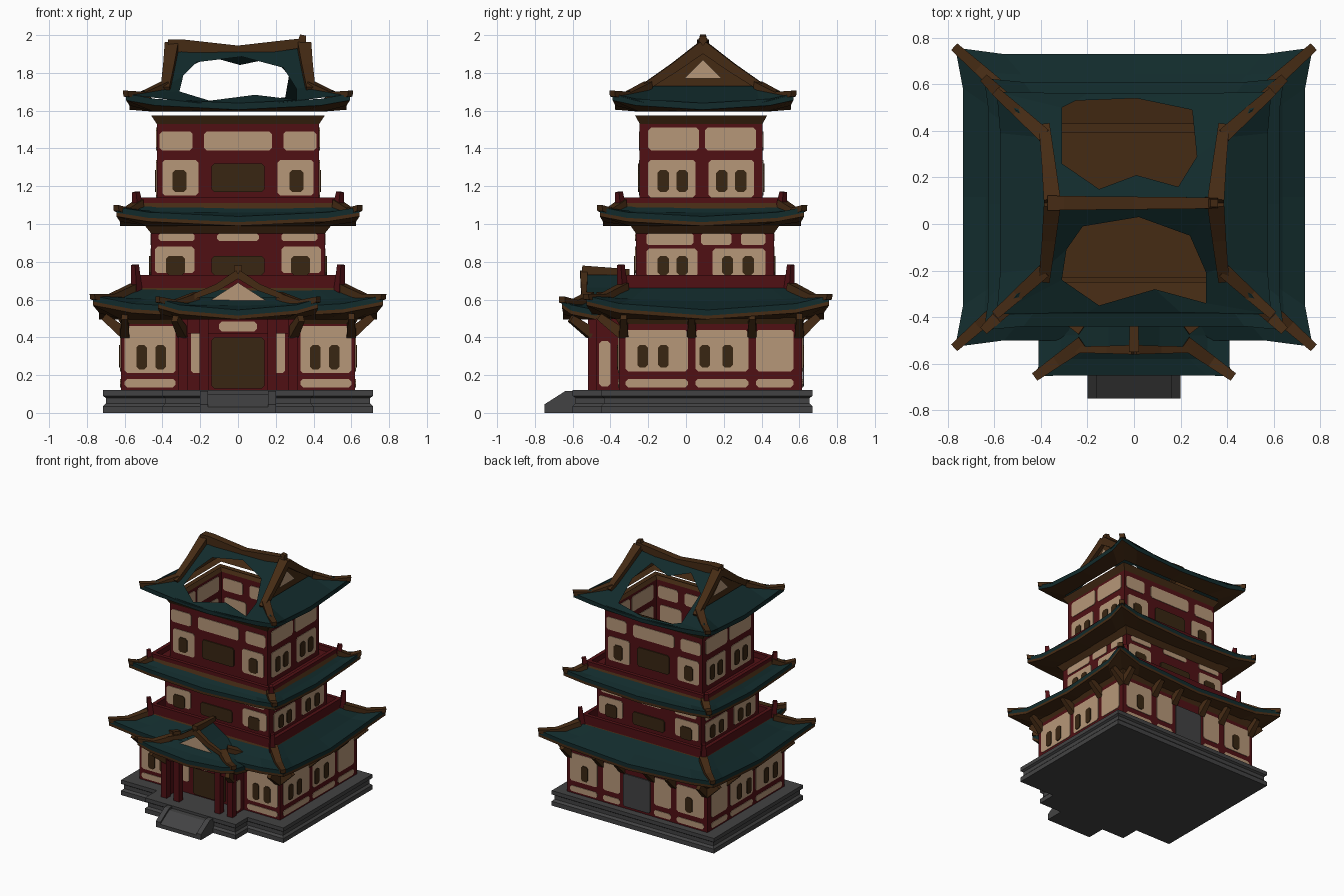
import bpy
import bmesh
from mathutils import Vector

cube = bpy.data.objects.get("Cube")
if cube:
    bpy.data.objects.remove(cube, do_unlink=True)


def material(name, r, g, b):
    m = bpy.data.materials.new(name)
    m.use_nodes = True
    m.diffuse_color = (r, g, b, 1)
    m.node_tree.nodes["Principled BSDF"].inputs["Base Color"].default_value = (r, g, b, 1)
    return m


RED = material("dark red timber", .08, .005, .007)
TAN = material("tan plaster", .47, .31, .19)
TEAL = material("teal roof tile", .006, .024, .025)
BROWN = material("brown timber", .06, .024, .007)
DARK = material("dark brown shutter", .04, .019, .006)
STONE = material("grey stone", .055, .055, .056)


def finish(name, bm, mats, recalc=True):
    if recalc:
        bmesh.ops.recalc_face_normals(bm, faces=bm.faces)
    mesh = bpy.data.meshes.new(name)
    bm.to_mesh(mesh)
    bm.free()
    for m in mats:
        mesh.materials.append(m)
    ob = bpy.data.objects.new(name, mesh)
    bpy.context.scene.collection.objects.link(ob)
    return ob


def ring(hx, hy, cy, z, lift=0):
    """Rectangle of points whose corners may sweep up and out."""
    corners = [(-1, -1), (1, -1), (1, 1), (-1, 1)]
    pts = []
    for i, a in enumerate(corners):
        b = corners[(i + 1) % 4]
        for t, up in ((0, 1), (.12, .45), (.5, 0), (.88, .45)):
            out = 1 + (.6 * lift if t == 0 else 0)
            x, y = (a[k] + (b[k] - a[k]) * t for k in (0, 1))
            pts.append((x * hx * out, cy + y * hy * out, z + lift * up))
    return pts


def loft(name, rings, mats, bands, bottom=False, top=False):
    """Skin a list of rings; bands gives the material index of each strip."""
    bm = bmesh.new()
    vs = [[bm.verts.new(p) for p in r] for r in rings]
    n = len(rings[0])
    for lo, hi, band in zip(vs, vs[1:], bands):
        for i in range(n):
            j = (i + 1) % n
            bm.faces.new((lo[i], lo[j], hi[j], hi[i])).material_index = band
    if bottom:
        bm.faces.new(vs[0][::-1]).material_index = bands[0]
    if top:
        bm.faces.new(vs[-1]).material_index = bands[-1]
    return finish(name, bm, mats, False)


def boxes(name, mat, spans):
    """Boxes given as ((x0, x1), (y0, y1), (z0, z1))."""
    bm = bmesh.new()
    for span in spans:
        new = bmesh.ops.create_cube(bm, size=1)["verts"]
        for v in new:
            v.co = [s[0] + (s[1] - s[0]) * (c + .5) for s, c in zip(span, v.co)]
    return finish(name, bm, [mat])


def beams(name, mat, paths, w, h):
    """Rectangular timbers swept along paths, tapering to the last point."""
    bm = bmesh.new()
    for path in paths:
        path = [Vector(p) for p in path]
        run = path[-1] - path[0]
        side = Vector((-run.y, run.x, 0)).normalized()
        up = run.cross(side).normalized()
        rows = []
        for i, p in enumerate(path):
            k = 1 - .35 * i / (len(path) - 1)
            rows.append([bm.verts.new(p + side * a * w * k + up * b * h * k)
                         for a, b in ((-1, -1), (1, -1), (1, 1), (-1, 1))])
        for lo, hi in zip(rows, rows[1:]):
            for i in range(4):
                bm.faces.new((lo[i], lo[i - 1], hi[i - 1], hi[i]))
        bm.faces.new(rows[0])
        bm.faces.new(rows[-1])
    return finish(name, bm, [mat])


def plates(name, mat, floor, sides, spans, z0, z1, out=0, cut=.014):
    """Thin chamfered panels on the walls of a floor (hx, hy, cy)."""
    hx, hy, cy = floor
    bm = bmesh.new()
    for side in sides:
        for u0, u1 in spans:
            prof = [(u0 + cut, z0), (u1 - cut, z0), (u1, z0 + cut), (u1, z1 - cut),
                    (u1 - cut, z1), (u0 + cut, z1), (u0, z1 - cut), (u0, z0 + cut)]
            rows = []
            for d in (out - .004, out + .004):
                place = {"F": lambda u: (u, cy - hy - d), "B": lambda u: (u, cy + hy + d),
                         "R": lambda u: (hx + d, u), "L": lambda u: (-hx - d, u)}[side]
                rows.append([bm.verts.new((*place(u), z)) for u, z in prof])
            for i in range(8):
                bm.faces.new((rows[0][i - 1], rows[0][i], rows[1][i], rows[1][i - 1]))
            bm.faces.new(rows[0])
            bm.faces.new(rows[1])
    return finish(name, bm, [mat])


def both(*spans):
    return list(spans) + [(-b, -a) for a, b in spans]


def around(w, *centres):
    return [(c - w, c + w) for c in centres]


def hip_ribs(name, outer, inner, cy, zo, zi):
    paths = []
    for sx in (-1, 1):
        for sy in (-1, 1):
            at = lambda f: [sx * (inner[0] + (outer[0] - inner[0]) * f),
                            cy + sy * (inner[1] + (outer[1] - inner[1]) * f)]
            paths.append([(*at(0), zi), (*at(.55), (zi + zo) / 2 - .03), (*at(1), zo)])
    beams(name, BROWN, paths, .03, .024)


def roof(name, eave, top, wall, cy, z0, z1, lift):
    """Upturned hipped skirt: soffit, brown rim, then curved tiles."""
    mid = [(a + b) / 2 for a, b in zip(eave, top)]
    loft(name, [ring(*wall, cy, z0), ring(*eave, cy, z0, lift), ring(*eave, cy, z0 + .02, lift),
                ring(*eave, cy, z0 + .05, lift), ring(*mid, cy, (z0 + z1) / 2 + .015, lift * .3),
                ring(*top, cy, z1)], [BROWN, TEAL], [0, 0, 1, 1, 1])
    tip = [e * (1 + .65 * lift) for e in eave]
    hip_ribs(name + "_ribs", tip, top, cy, z0 + lift + .045, z1 + .005)


def balcony(name, hx, hy, cy, z0, z1, spike):
    loft(name, [ring(hx + .015, hy + .015, cy, z0), ring(hx, hy, cy, z0 + .03), ring(hx, hy, cy, z1),
                ring(hx - .03, hy - .03, cy, z1), ring(hx - .03, hy - .03, cy, z0 + .02)],
         [BROWN, RED], [0, 1, 1, 1], top=True)
    beams(name + "_corner_posts", RED, [[(sx * hx, cy + sy * hy, z0), (sx * (hx + .01), cy + sy * (hy + .01), spike)]
                                        for sx in (-1, 1) for sy in (-1, 1)], .022, .022)


# Stone base, porch platform and ramp
for label, hx, hy, cy in (("base", .715, .56, .11), ("porch_platform", .4, .13, -.47)):
    loft(label, [ring(hx - i, hy - i, cy, z) for i, z in
                 ((0, 0), (0, .035), (.015, .05), (.015, .08), (0, .09), (0, .12))],
         [STONE], [0] * 5, True, True)
for label, x0, x1, rise in (("ramp", -.17, .17, 0), ("ramp_kerb_right", .16, .2, .015), ("ramp_kerb_left", -.2, -.16, .015)):
    bm = bmesh.new()
    prof = [(-.75, 0), (-.5, 0), (-.5, .1 + rise), (-.64, .1 + rise), (-.75, .03 + rise)]
    face = bm.faces.new([bm.verts.new((x0, *p)) for p in prof])
    ext = bmesh.ops.extrude_face_region(bm, geom=[face])["geom"]
    for v in ext:
        if isinstance(v, bmesh.types.BMVert):
            v.co.x = x1
    bmesh.ops.contextual_create(bm, geom=[e for e in bm.edges if e.is_boundary])
    finish(label, bm, [STONE])

# First floor
F1 = (.62, .485, .13)
loft("first_floor_walls", [ring(*F1, .12), ring(*F1, .47), ring(.65, .515, .13, .52)], [RED, BROWN], [0, 1], True, True)
wide, side_bays = both((.33, .6)), [(-.32, .01), (.05, .33), (.37, .57)]
plates("front_plaster", TAN, F1, "F", wide + both((.18, .25)), .21, .46)
plates("front_skirting", TAN, F1, "F", wide, .135, .18)
plates("front_windows", DARK, F1, "F", both(*around(.028, .41, .51)), .23, .36, .006)
plates("front_door", DARK, F1, "F", [(-.14, .14)], .13, .4, .006)
plates("side_plaster", TAN, F1, "RL", side_bays, .22, .44)
plates("side_skirting", TAN, F1, "RL", side_bays, .135, .18)
plates("side_windows", DARK, F1, "RL", around(.028, -.23, -.12, .1, .22), .24, .36, .006)
back = both((.15, .3), (.35, .59))
plates("back_plaster", TAN, F1, "B", back, .22, .44)
plates("back_skirting", TAN, F1, "B", back, .135, .18)
plates("back_windows", DARK, F1, "B", both((.43, .49)), .24, .36, .006)
plates("back_door", STONE, F1, "B", [(-.12, .12)], .14, .4, .006)

# Porch posts, side walls and lintel
boxes("porch_posts", RED, [((x - .025, x + .025), (-.52, -.47), (.12, .5)) for x in (-.29, -.18, .18, .29)])
boxes("porch_walls", RED, [((x - .01, x + .01), (-.48, -.35), (.12, .5)) for x in (-.29, .29)])
boxes("porch_lintel", RED, [((-.32, .32), (-.51, -.48), (.42, .5))])
porch = (.3, .1, -.41)
plates("porch_side_plaster", TAN, porch, "RL", [(-.46, -.4)], .14, .38)
plates("lintel_plaster", TAN, porch, "F", [(-.1, .1)], .43, .485, .002)

# Eave brackets under the lowest roof
arms = [((sx * .6, y, .42), (sx * .71, y, .51)) for sx in (-1, 1) for y in (-.33, .03, .35, .6)]
arms += [((x, .6, .42), (x, .7, .51)) for x in (-.6, -.32, -.13, .13, .32, .6)]
arms += [((x, -.34, .42), (x, -.46, .51)) for x in (-.6, .6)]
arms += [((x, -.5, .42), (x * 1.15, -.61, .5)) for x in (-.29, .29)]
beams("eave_brackets", BROWN, arms, .025, .03)

# Lowest roof and porch roof
roof("lower_roof", (.735, .615), (.54, .44), (.62, .485), .115, .495, .66, .075)
roof("porch_roof", (.41, .17), (.22, .03), (.3, .08), -.48, .495, .61, .06)
bm = bmesh.new()
rows = [[bm.verts.new((x, y, z)) for x, z in ((-.25, .6), (-.11, .665), (0, .735), (.11, .665), (.25, .6))]
        for y in (-.54, -.3)]
for i in range(4):
    bm.faces.new((rows[0][i], rows[0][i + 1], rows[1][i + 1], rows[1][i]))
finish("porch_gable_roof", bm, [TEAL])
beams("porch_gable_rakes", BROWN, [[(0, -.54, .735), (s * .11, -.54, .665), (s * .25, -.54, .61)] for s in (-1, 1)], .02, .022)
beams("porch_ridge", BROWN, [[(0, -.55, .755), (0, -.3, .745)]], .022, .025)


def triangle(name, mat, pts):
    bm = bmesh.new()
    bm.faces.new([bm.verts.new(p) for p in pts])
    return finish(name, bm, [mat], False)


triangle("porch_gable_plaster", TAN, [(-.17, -.535, .58), (.17, -.535, .58), (0, -.535, .69)])

# Second floor
F2 = (.46, .365, .1)
balcony("lower_balcony", .535, .44, .105, .63, .73, .785)
loft("second_floor_walls", [ring(*F2, .64), ring(*F2, .95), ring(.5, .4, .1, 1.0)], [RED, BROWN], [0, 1], top=True)
plates("second_plaster", TAN, F2, "FB", both((.23, .44)), .74, .88)
plates("second_frieze", TAN, F2, "FB", both((.23, .42)) + [(-.11, .11)], .91, .95, cut=.01)
plates("second_windows", DARK, F2, "FB", both((.28, .38)) + [(-.14, .14)], .73, .83, .006)
plates("second_side_plaster", TAN, F2, "RL", [(-.21, .06), (.14, .42)], .72, .87)
plates("second_side_frieze", TAN, F2, "RL", [(-.21, .04), (.08, .24), (.29, .42)], .89, .95, cut=.01)
plates("second_side_windows", DARK, F2, "RL", around(.03, -.12, -.02, .22, .33), .73, .83, .006)
roof("middle_roof", (.625, .525), (.52, .42), (.48, .385), .085, .99, 1.1, .05)

# Third floor, open at the top
F3 = (.43, .325, .08)
balcony("upper_balcony", .53, .425, .08, 1.08, 1.14, 1.17)
loft("third_floor_walls", [ring(*F3, 1.1), ring(*F3, 1.53), ring(.46, .35, .08, 1.575), ring(.42, .31, .08, 1.575)],
     [RED, BROWN], [0, 1, 1])
boxes("third_floor_boards", BROWN, [((-.42, .42), (-.23, .39), (1.12, 1.13))])
plates("third_plaster", TAN, F3, "FB", both((.21, .4)), 1.15, 1.34)
plates("third_frieze", TAN, F3, "FB", both((.24, .415)) + [(-.18, .18)], 1.39, 1.49)
plates("third_windows", DARK, F3, "FB", around(.037, -.31, .31), 1.17, 1.285, .006)
plates("third_shutter", DARK, F3, "FB", [(-.14, .14)], 1.17, 1.32, .006)
plates("third_side_plaster", TAN, F3, "RL", [(-.2, .05), (.12, .36)], 1.14, 1.34)
plates("third_side_frieze", TAN, F3, "RL", [(-.2, .07), (.1, .37)], 1.39, 1.51)
plates("third_side_windows", DARK, F3, "RL", around(.03, -.12, -.02, .19, .29), 1.17, 1.285, .006)

# Top roof: rim, then broken front and back slopes and whole end slopes
CY = .09
loft("top_roof_rim", [ring(.45, .34, CY, 1.595), ring(.575, .465, CY, 1.605, .05), ring(.575, .465, CY, 1.64, .05)],
     [BROWN, TEAL], [0, 1])


def slope_z(x, d):
    steps = [(0, 1.93), (.15, 1.82), (.3, 1.715), (.48, 1.635)]
    for (a, za), (b, zb) in zip(steps, steps[1:]):
        if d <= b:
            return za + (zb - za) * (d - a) / (b - a) + (.05 if abs(x) > .57 else 0)


edge = [(-.59, .478), (-.2, .47), (.2, .47), (.59, .478), (.38, .28), (.35, 0), (0, 0), (-.35, 0), (-.38, .28)]
gaps = {-1: [(-.31, .33), (-.15, .44), (.09, .37), (.31, .43), (.31, .3), (.24, .14), (.02, .06), (-.22, .1), (-.29, .2)],
        1: [(-.31, .41), (-.25, .44), (.01, .45), (.25, .4), (.27, .2), (.19, .07), (.01, .12), (-.15, .06), (-.31, .17)]}
bm = bmesh.new()
for s, gap in gaps.items():
    a, b = [[bm.verts.new((x, CY + s * d, slope_z(x, d))) for x, d in loop] for loop in (edge, gap)]
    for i in range(9):
        bm.faces.new((a[i - 1], a[i], b[i], b[i - 1]))
for s in (-1, 1):
    eave = [bm.verts.new((s * x, CY + y, z)) for x, y, z in
            ((.59, -.478, 1.685), (.575, -.3, 1.64), (.575, .3, 1.64), (.59, .478, 1.685))]
    foot = [bm.verts.new((s * .375, CY + y, 1.73)) for y in (-.28, .28)]
    bm.faces.new((eave[0], eave[1], foot[0]))
    bm.faces.new((eave[1], eave[2], foot[1], foot[0]))
    bm.faces.new((eave[2], eave[3], foot[1]))
finish("top_roof_slopes", bm, [TEAL])

# Gables, rakes, ridge and ribs of the top roof
for s, label in ((-1, "right"), (1, "left")):
    triangle("gable_board_" + label, BROWN, [(s * .36, CY - .3, 1.715), (s * .36, CY + .3, 1.715), (s * .36, CY, 1.93)])
    triangle("gable_plaster_" + label, TAN, [(s * .368, CY - .1, 1.77), (s * .368, CY + .1, 1.77), (s * .368, CY, 1.87)])
beams("gable_rakes", BROWN, [[(sx * .35, CY, 1.94), (sx * .365, CY + sy * .15, 1.83), (sx * .385, CY + sy * .33, 1.71)]
                             for sx in (-1, 1) for sy in (-1, 1)], .036, .03)
beams("top_ridge", BROWN, [[(-.37, CY, 1.94), (-.3, CY, 1.945), (0, CY, 1.915), (.28, CY, 1.95), (.36, CY, 1.96)]], .033, .036)
beams("ridge_finial", BROWN, [[(.33, CY, 1.93), (.345, CY, 2.0)]], .025, .025)
hip_ribs("top_roof_ribs", (.595, .48), (.385, .29), CY, 1.69, 1.73)
